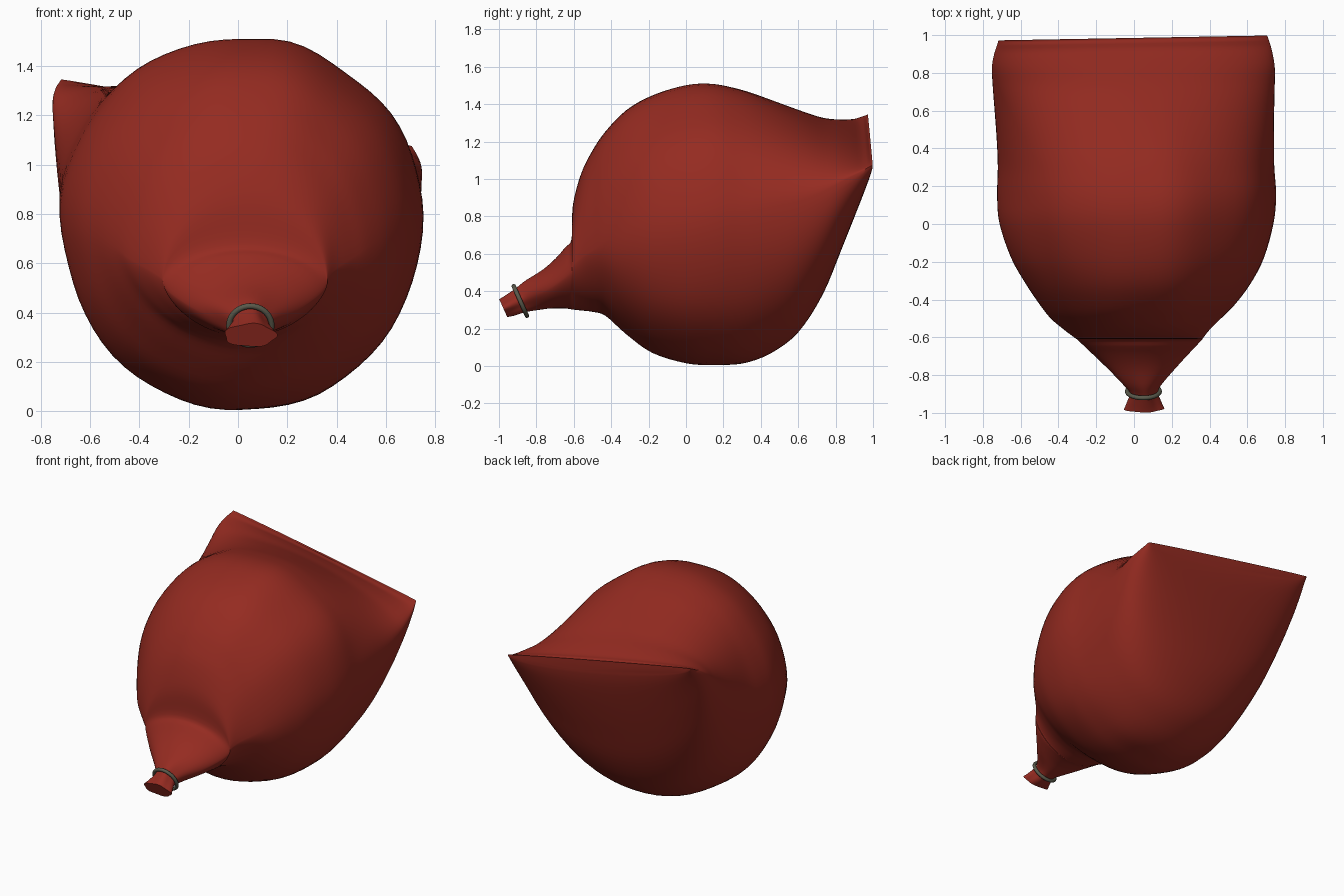
import bpy, bmesh, math
from mathutils import Vector, noise

if "Cube" in bpy.data.objects:
    bpy.data.objects.remove(bpy.data.objects["Cube"])

def material(name, rgb):
    m = bpy.data.materials.new(name)
    m.diffuse_color = (*rgb, 1)
    m.use_nodes = True
    m.node_tree.nodes["Principled BSDF"].inputs["Base Color"].default_value = m.diffuse_color
    return m

red = material("red cloth", (0.30, 0.024, 0.015))
cord = material("grey cord", (0.10, 0.10, 0.07))

# Cross-sections along the bag: y, left x, right x, bottom z, top z, widest z
ROWS = [
    (-0.975, -0.055, 0.155, 0.262, 0.355, 0.305),
    (-0.94, -0.04, 0.14, 0.270, 0.375, 0.32),
    (-0.885, -0.024, 0.124, 0.288, 0.41, 0.347),
    (-0.83, -0.07, 0.155, 0.298, 0.45, 0.37),
    (-0.74, -0.165, 0.24, 0.308, 0.52, 0.41),
    (-0.65, -0.26, 0.325, 0.308, 0.63, 0.47),
    (-0.612, -0.30, 0.36, 0.303, 0.68, 0.51),
    (-0.605, -0.31, 0.365, 0.302, 0.86, 0.54),
    (-0.56, -0.37, 0.40, 0.297, 1.03, 0.58),
    (-0.50, -0.44, 0.46, 0.290, 1.15, 0.62),
    (-0.43, -0.495, 0.53, 0.270, 1.25, 0.67),
    (-0.32, -0.57, 0.615, 0.175, 1.36, 0.72),
    (-0.18, -0.65, 0.69, 0.075, 1.44, 0.75),
    (0.0, -0.71, 0.74, 0.015, 1.50, 0.77),
    (0.15, -0.722, 0.752, 0.0, 1.512, 0.80),
    (0.30, -0.72, 0.742, 0.007, 1.48, 0.84),
    (0.45, -0.727, 0.74, 0.065, 1.425, 0.90),
    (0.60, -0.738, 0.742, 0.18, 1.37, 0.97),
    (0.73, -0.748, 0.745, 0.38, 1.328, 1.05),
    (0.83, -0.752, 0.745, 0.62, 1.318, 1.12),
    (0.91, -0.74, 0.73, 0.83, 1.322, 1.17),
    (0.965, -0.723, 0.712, 0.985, 1.338, 1.20),
    (0.985, -0.718, 0.705, 1.055, 1.345, 1.21),
]

def smooth(a, b, v):
    t = min(1, max(0, (v - a) / (b - a)))
    return t * t * (3 - 2 * t)

def spline(rows, steps):
    out = []
    for i in range(len(rows) - 1):
        p = [rows[min(max(i + k, 0), len(rows) - 1)] for k in (-1, 0, 1, 2)]
        for s in range(steps):
            t = s / steps
            out.append([0.5 * (2 * b + (c - a) * t + (2 * a - 5 * b + 4 * c - d) * t * t
                        + (3 * b - a - 3 * c + d) * t ** 3) for a, b, c, d in zip(*p)])
    return out + [list(rows[-1])]

def section(row, n):
    y, x0, x1, zb, zt, zm = row
    cx, w = (x0 + x1) / 2, (x1 - x0) / 2
    tilt = -0.19 * smooth(0.1, 0.95, y)
    rise = abs(tilt) * w
    up = math.sqrt(max((zt - zm) ** 2 - rise ** 2, 0.008 ** 2))
    down = math.sqrt(max((zm - zb) ** 2 - rise ** 2, 0.008 ** 2))
    lean = 0.45 * (1 - smooth(-0.85, -0.66, y))
    body = smooth(-0.62, -0.4, y) * (1 - smooth(0.1, 0.55, y))
    ridge = smooth(-0.62, -0.5, y) * (1 - smooth(0.3, 0.8, y))
    neck = 1 - smooth(-0.95, -0.7, y)
    # the underside of the flared neck is more pointed
    point = 1 + 0.4 * smooth(-0.85, -0.65, y) * (1 - smooth(-0.55, -0.38, y))
    pts = []
    for i in range(n):
        a = 2 * math.pi * i / n
        c, s = math.cos(a), math.sin(a)
        dx, dz = w * c, (up * s if s > 0 else -down * abs(s) ** point)
        # soft folds in the cloth, small pleats at the tied end
        f = 1 + body * 0.022 * noise.noise(Vector((c * 2.1, y * 1.8, s * 2.1 + 4)))
        f += ridge * 0.02 * math.exp(-((cx + dx - 0.2) / 0.13) ** 2) * max(s, 0)
        f += neck * 0.06 * math.sin(5 * a + 1)
        dx, dz = dx * f, dz * f
        yy = y - lean * dz + 0.018 * dx * smooth(0.8, 0.98, y)
        pts.append((cx + dx, yy, zm + tilt * dx + dz))
    return pts

# Sack: round body, flat sewn back edge and gathered neck
N = 72
bm = bmesh.new()
rings = [[bm.verts.new(p) for p in section(r, N)] for r in spline(ROWS, 4)]
for a, b in zip(rings, rings[1:]):
    for i in range(N):
        j = (i + 1) % N
        bm.faces.new((a[i], a[j], b[j], b[i]))
bm.faces.new(rings[0])
bm.faces.new(rings[-1])
bmesh.ops.recalc_face_normals(bm, faces=bm.faces)
mesh = bpy.data.meshes.new("sack")
bm.to_mesh(mesh)
bm.free()
sack = bpy.data.objects.new("sack", mesh)
bpy.context.collection.objects.link(sack)
sack.data.materials.append(red)
bpy.ops.object.select_all(action='DESELECT')
sack.select_set(True)
bpy.context.view_layer.objects.active = sack
bpy.ops.object.shade_smooth_by_angle(angle=math.radians(50))

# Cord ring around the neck
bpy.ops.mesh.primitive_torus_add(major_radius=0.086, minor_radius=0.012,
                                 major_segments=40, minor_segments=10,
                                 location=(0.05, -0.886, 0.348),
                                 rotation=(math.radians(114), 0, 0))
ring = bpy.context.object
ring.name = "neck_cord"
ring.data.materials.append(cord)
bpy.ops.object.shade_smooth_by_angle(angle=math.radians(60))
